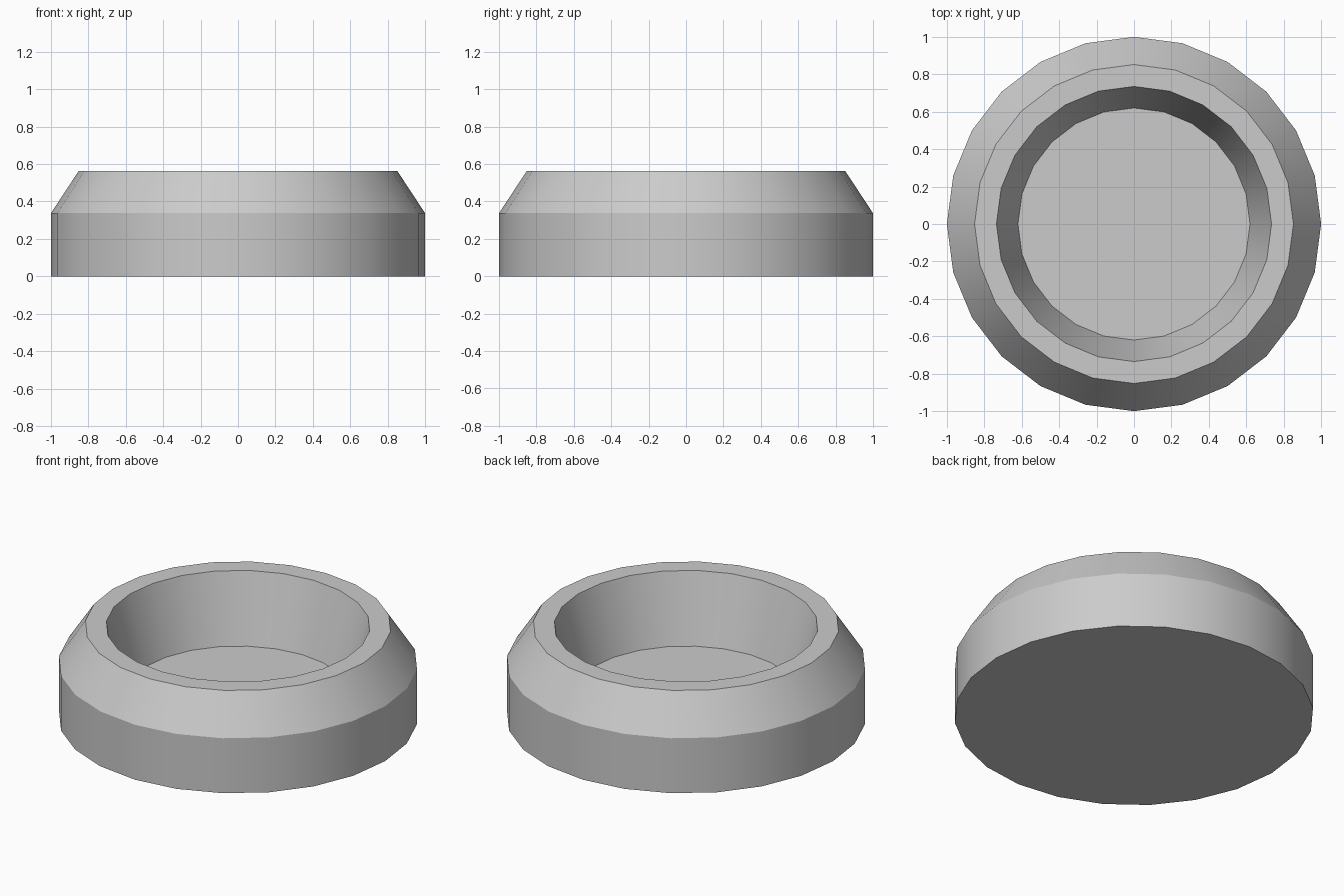
import bpy
import bmesh
import math

cube = bpy.data.objects.get("Cube")
if cube:
    bpy.data.objects.remove(cube, do_unlink=True)

SIDES = 24

# Plain grey material
grey = bpy.data.materials.new("light grey")
grey.use_nodes = True
colour = (0.6, 0.6, 0.6, 1)
grey.diffuse_color = colour
grey.node_tree.nodes["Principled BSDF"].inputs["Base Color"].default_value = colour

# Radius and height: base, outer wall, bevel, rim, tapered inner wall to floor
profile = [(1, 0), (1, 0.337), (0.852, 0.562), (0.735, 0.562), (0.62, 0.15)]

bm = bmesh.new()
rings = []
for radius, z in profile:
    angles = [math.tau * i / SIDES for i in range(SIDES)]
    rings.append([bm.verts.new((radius * math.cos(a), radius * math.sin(a), z))
                  for a in angles])
for low, high in zip(rings, rings[1:]):
    for i in range(SIDES):
        j = (i + 1) % SIDES
        bm.faces.new((low[i], low[j], high[j], high[i]))

# Underside and bowl floor
bm.faces.new(rings[0][::-1])
bm.faces.new(rings[-1])

mesh = bpy.data.meshes.new("round_dish")
bm.to_mesh(mesh)
bm.free()
mesh.materials.append(grey)
dish = bpy.data.objects.new("round_dish", mesh)
bpy.context.collection.objects.link(dish)

# Smooth around the walls, sharp at the rims
bpy.ops.object.select_all(action="DESELECT")
dish.select_set(True)
bpy.context.view_layer.objects.active = dish
bpy.ops.object.shade_smooth_by_angle(angle=math.radians(30))
